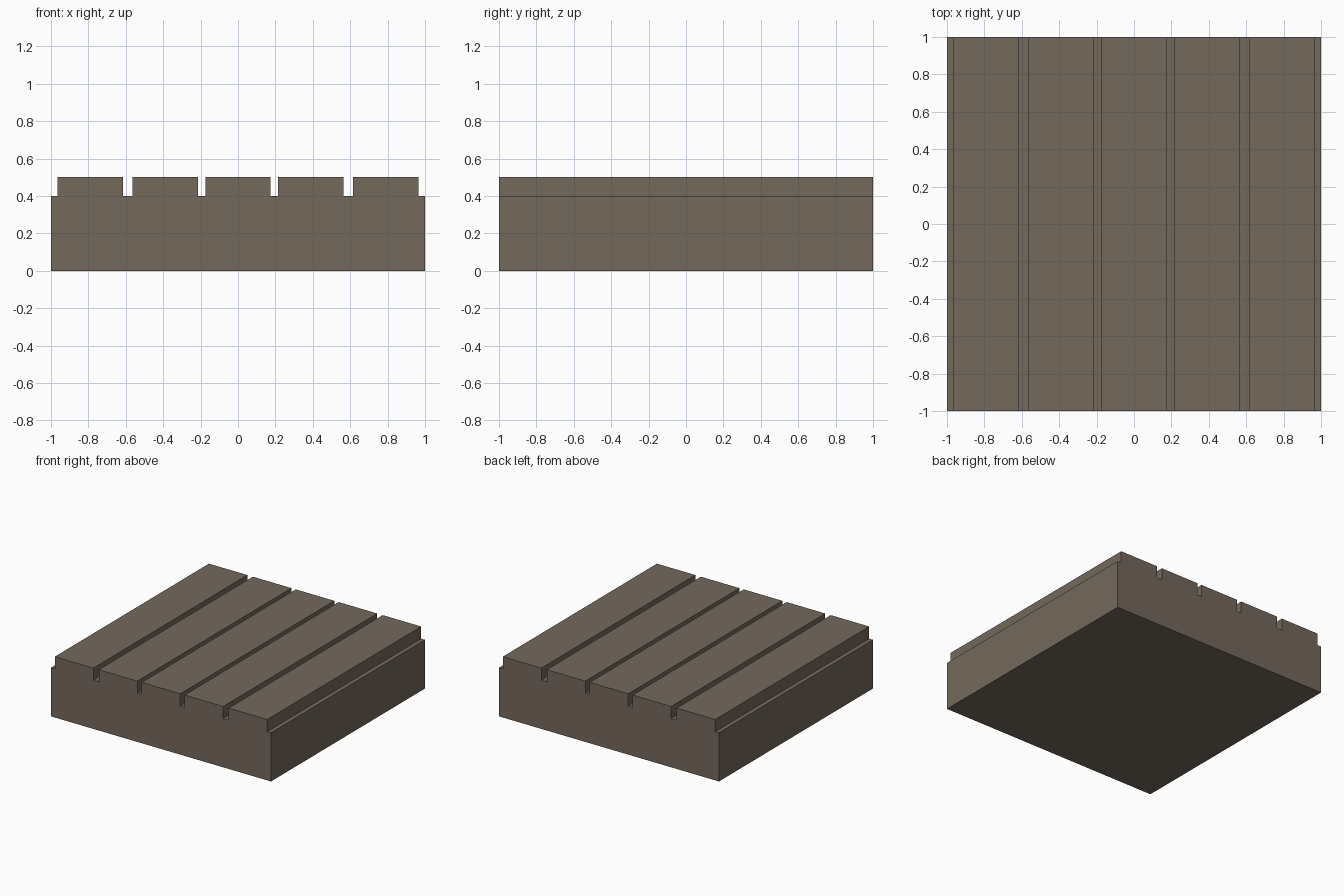
import bpy

if "Cube" in bpy.data.objects:
    bpy.data.objects.remove(bpy.data.objects["Cube"])

wood = bpy.data.materials.new("weathered_brown")
wood.diffuse_color = (0.174, 0.138, 0.107, 1.0)
wood.use_nodes = True
wood.node_tree.nodes["Principled BSDF"].inputs["Base Color"].default_value = wood.diffuse_color


def box(name, center, size):
    bpy.ops.mesh.primitive_cube_add(size=1, location=center)
    obj = bpy.context.object
    obj.name = name
    obj.scale = size
    bpy.ops.object.transform_apply(location=False, rotation=False, scale=True)
    obj.data.materials.append(wood)
    return obj


# Solid base block
box("base_block", (0, 0, 0.2), (2, 2, 0.4))

# Five planks laid front to back with narrow gaps
for i, x in enumerate((-0.79, -0.39, 0.0, 0.39, 0.79)):
    box(f"plank_{i + 1}", (x, 0, 0.45), (0.35, 2, 0.1))
